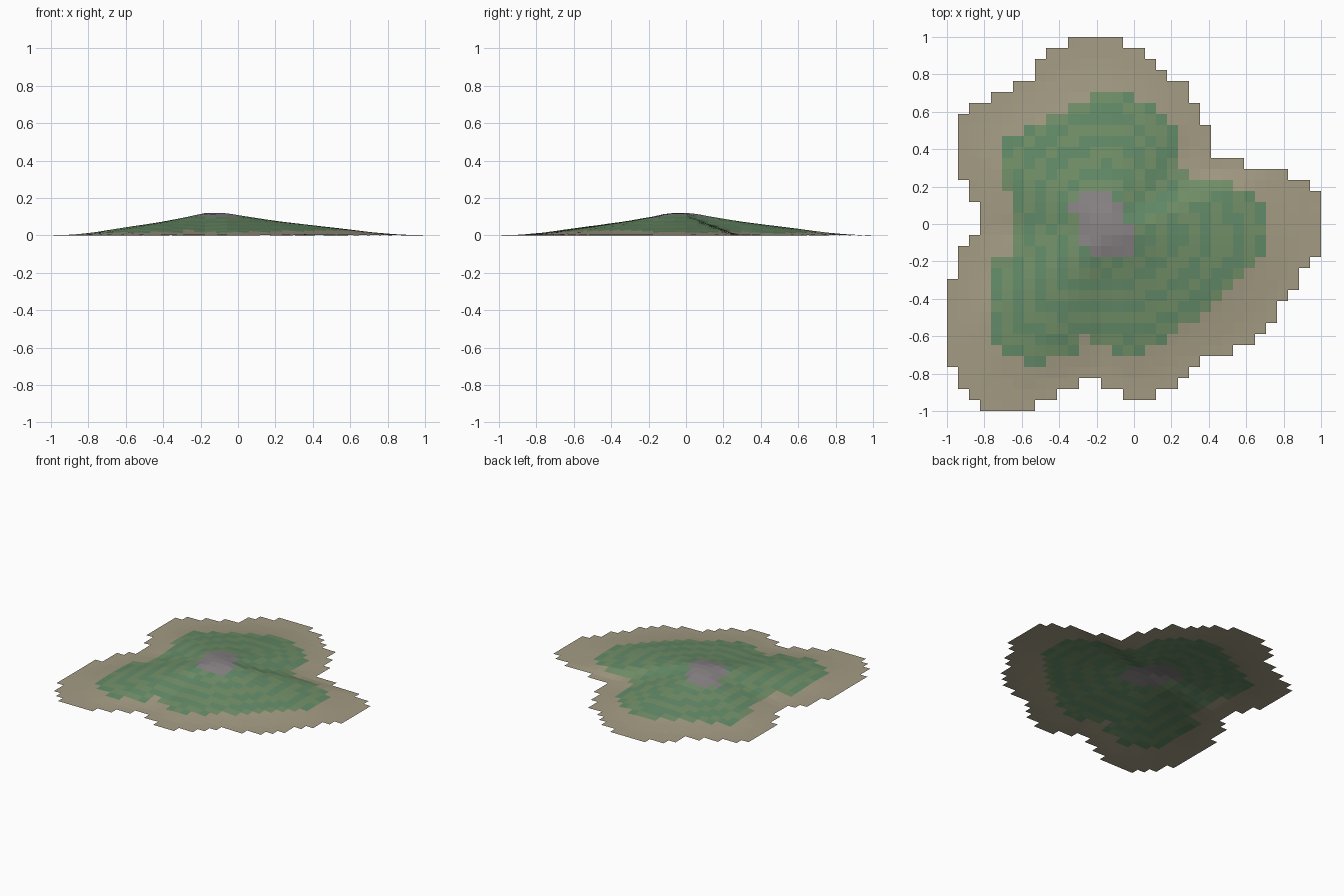
import bpy, bmesh, math

if "Cube" in bpy.data.objects:
    bpy.data.objects.remove(bpy.data.objects["Cube"])

U = 1 / 17                      # grid cell size, 34 x 34 cells
PEAK = (-0.13, -0.03)

# Cell spans (left, right) per row, from the back (y = 1) to the front
LEFT = [-6, -8, -9, -9, -11, -13, -15] + [-16] * 6 + [-15] * 2 + [-14] * 3 \
    + [-15] + [-16] * 3 + [-17] * 8 + [-16] * 2 + [-15, -14]
RIGHT = [-1, 1, 2, 3, 5, 5, 6, 6, 7, 7, 7, 10, 14, 16] + [17] * 6 \
    + [16, 15, 15, 14, 13, 13, 12, 11, 9, 6, 5, 4, 2, -9]
NOTCH = {31: (-5, -3), 32: (-7, -1)}

# Grass spans start at row 5, rock spans at row 14
G_LEFT = [-4, -6, -8, -10] + [-12] * 5 + [-11] * 6 + [-13] * 8 + [-12, -10]
G_RIGHT = [0, 2, 3, 4, 4, 4, 4, 5, 9, 11] + [12] * 5 + [11, 10, 9, 8, 7, 6, 4, 3, 1, -8]
G_NOTCH = {27: (-5, -4), 28: (-5, -2)}
ROCK = {14: (-5, -2), 15: (-6, -1), 16: (-5, -1), 17: (-5, 0), 18: (-5, 0), 19: (-4, 0)}

# Shoreline distance from the peak by angle, giving the lobes and valleys
SHORE = [(0, 1.13), (18, 1.03), (30, .70), (45, .68), (60, .83), (75, .95), (90, 1.03),
         (110, 1.0), (130, .95), (150, .93), (165, .80), (180, .69), (200, .82),
         (215, 1.04), (228, 1.13), (240, 1.11), (252, .93), (265, .81), (280, .93),
         (300, .90), (320, .97), (335, 1.05), (350, 1.13), (360, 1.13)]
# Slope profile: fraction of the way to the shore, height
SLOPE = [(0, .122), (.07, .118), (.15, .102), (.3, .076), (.45, .056), (.6, .037),
         (.75, .016), (.88, .004), (1, 0), (9, 0)]


def lookup(table, v):
    for (a, p), (b, q) in zip(table, table[1:]):
        if v <= b:
            return p + (q - p) * (v - a) / (b - a)
    return table[-1][1]


def fraction(x, y):
    dx, dy = x - PEAK[0], y - PEAK[1]
    return math.hypot(dx, dy) / lookup(SHORE, math.degrees(math.atan2(dy, dx)) % 360)


def height(i, j):
    return lookup(SLOPE, fraction(i * U, j * U))


def inside(i, span, notch=None):
    return span[0] <= i < span[1] and not (notch and notch[0] <= i < notch[1])


def ground(row, i):
    """Material slot of a cell, or None for open sea."""
    if not inside(i, (LEFT[row], RIGHT[row]), NOTCH.get(row)):
        return None
    if inside(i, ROCK.get(row, (0, 0))):
        return 3
    g = row - 5
    if 0 <= g < len(G_LEFT) and inside(i, (G_LEFT[g], G_RIGHT[g]), G_NOTCH.get(row)):
        # contour-like bands of two greens
        return 1 if int(fraction((i + .5) * U, (16.5 - row) * U) * 14) % 2 == 0 else 2
    return 0


# Island terrain: one open sheet of square cells
bm = bmesh.new()
verts = {}


def vert(i, j):
    if (i, j) not in verts:
        verts[i, j] = bm.verts.new((i * U, j * U, height(i, j)))
    return verts[i, j]


for row in range(34):
    j = 16 - row
    for i in range(-17, 17):
        slot = ground(row, i)
        if slot is not None:
            f = bm.faces.new([vert(i, j), vert(i + 1, j), vert(i + 1, j + 1), vert(i, j + 1)])
            f.material_index = slot

mesh = bpy.data.meshes.new("island_terrain")
bm.to_mesh(mesh)
bm.free()
island = bpy.data.objects.new("island_terrain", mesh)
bpy.context.collection.objects.link(island)

# Ground colours
for name, col in [("sand", (.37, .33, .23)), ("grass_dark", (.125, .26, .14)),
                  ("grass_light", (.17, .28, .14)), ("rock", (.25, .23, .235))]:
    mat = bpy.data.materials.new(name)
    mat.diffuse_color = (*col, 1)
    mat.use_nodes = True
    mat.node_tree.nodes["Principled BSDF"].inputs["Base Color"].default_value = mat.diffuse_color
    mesh.materials.append(mat)
